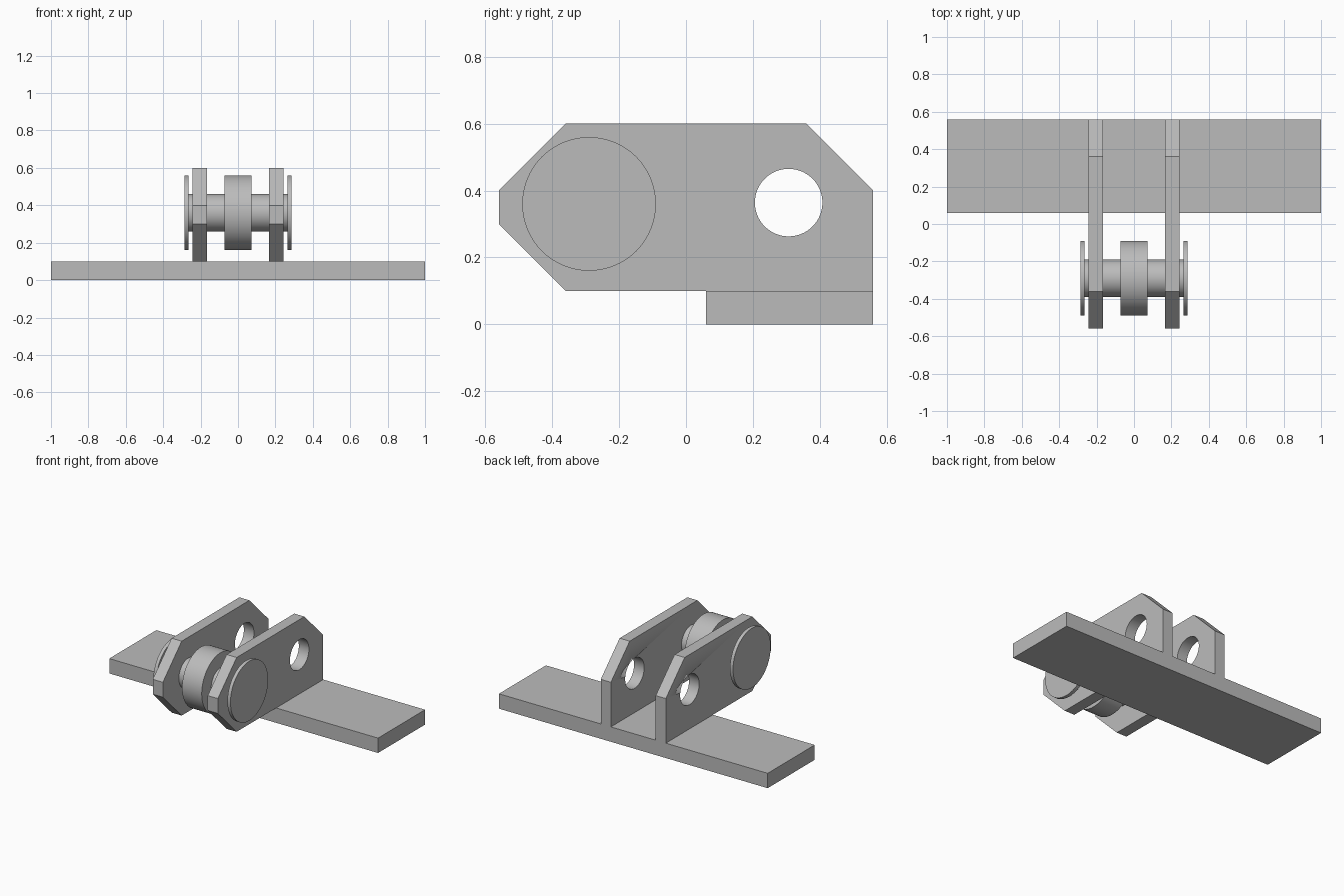
import bpy
import bmesh
import math
from mathutils import Vector

if "Cube" in bpy.data.objects:
    bpy.data.objects.remove(bpy.data.objects["Cube"], do_unlink=True)

# Single plain grey metal
steel = bpy.data.materials.new("grey_steel")
steel.use_nodes = True
GREY = (0.5, 0.5, 0.5, 1)
steel.diffuse_color = GREY
steel.node_tree.nodes["Principled BSDF"].inputs["Base Color"].default_value = GREY

AXLE_Y, AXLE_Z = -0.29, 0.36


def smooth(obj):
    bpy.ops.object.select_all(action="DESELECT")
    obj.select_set(True)
    bpy.context.view_layer.objects.active = obj
    bpy.ops.object.shade_smooth_by_angle(angle=math.radians(30))


def cylinder(name, x0, x1, radius, y=AXLE_Y, z=AXLE_Z):
    """Cylinder lying along x from x0 to x1."""
    bpy.ops.mesh.primitive_cylinder_add(
        vertices=64, radius=radius, depth=x1 - x0,
        location=((x0 + x1) / 2, y, z), rotation=(0, math.pi / 2, 0))
    obj = bpy.context.object
    obj.name = name
    obj.data.materials.append(steel)
    smooth(obj)
    return obj


def extrude_profile(name, outline, x0, x1):
    """Prism along x from a (y, z) outline."""
    bm = bmesh.new()
    face = bm.faces.new([bm.verts.new((x0, y, z)) for y, z in outline])
    ext = bmesh.ops.extrude_face_region(bm, geom=[face])
    moved = [g for g in ext["geom"] if isinstance(g, bmesh.types.BMVert)]
    bmesh.ops.translate(bm, verts=moved, vec=Vector((x1 - x0, 0, 0)))
    bmesh.ops.recalc_face_normals(bm, faces=bm.faces)
    mesh = bpy.data.meshes.new(name)
    bm.to_mesh(mesh)
    bm.free()
    mesh.materials.append(steel)
    obj = bpy.data.objects.new(name, mesh)
    bpy.context.collection.objects.link(obj)
    return obj


# Base bar
extrude_profile("base_bar", [(0.06, 0), (0.56, 0), (0.56, 0.1), (0.06, 0.1)], -1, 1)

# Chamfered side plates, each drilled with a round hole
plate_outline = [(-0.36, 0.1), (0.56, 0.1), (0.56, 0.4), (0.36, 0.6),
                 (-0.36, 0.6), (-0.56, 0.4), (-0.56, 0.3)]
for side, x0, x1 in (("left", 0.167, 0.242), ("right", -0.242, -0.167)):
    plate = extrude_profile(side + "_side_plate", plate_outline, x0, x1)
    drill = cylinder("drill", x0 - 0.1, x1 + 0.1, 0.101, 0.307, 0.364)
    cut = plate.modifiers.new("hole", "BOOLEAN")
    cut.object = drill
    cut.operation = "DIFFERENCE"
    cut.solver = "EXACT"
    smooth(plate)
    bpy.ops.object.modifier_apply(modifier=cut.name)
    bpy.data.objects.remove(drill, do_unlink=True)

# Axle with roller and end caps
cylinder("axle", -0.27, 0.27, 0.1)
cylinder("roller", -0.073, 0.073, 0.2)
cylinder("left_end_cap", 0.264, 0.287, 0.2)
cylinder("right_end_cap", -0.287, -0.264, 0.2)
